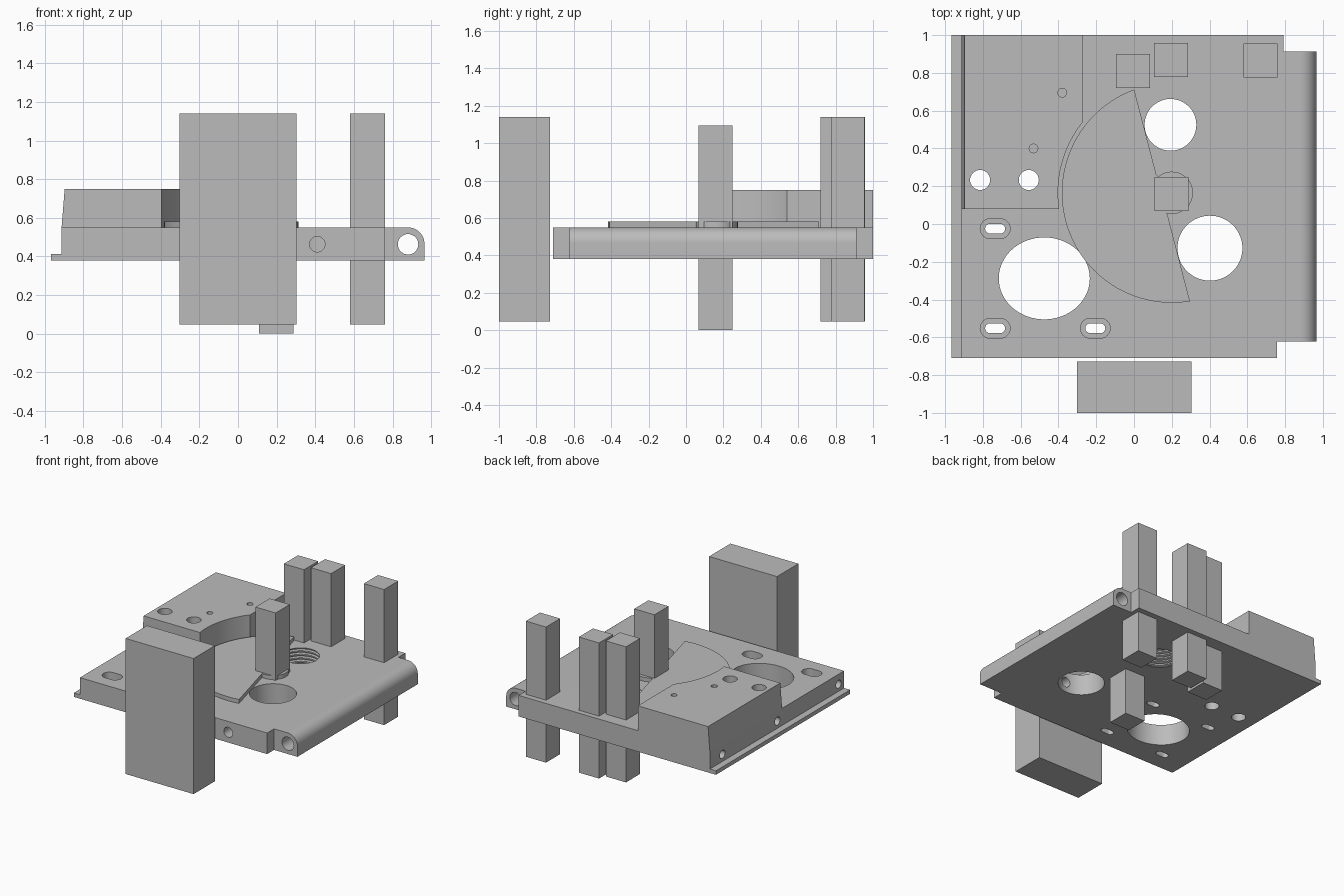
import bpy, bmesh, math
from mathutils import Vector

if "Cube" in bpy.data.objects:
    bpy.data.objects.remove(bpy.data.objects["Cube"])

gray = bpy.data.materials.new("machined gray")
gray.diffuse_color = (0.5, 0.5, 0.5, 1)
gray.use_nodes = True
gray.node_tree.nodes["Principled BSDF"].inputs["Base Color"].default_value = gray.diffuse_color


def prism(name, pts, lo, hi, axis="z"):
    """Extrude a 2D outline along an axis: z takes (x, y), y takes (x, z), x takes (y, z)."""
    place = {"z": lambda a, b, h: (a, b, h),
             "y": lambda a, b, h: (a, h, b),
             "x": lambda a, b, h: (h, a, b)}[axis]
    bm = bmesh.new()
    low = [bm.verts.new(place(a, b, lo)) for a, b in pts]
    high = [bm.verts.new(place(a, b, hi)) for a, b in pts]
    n = len(pts)
    bm.faces.new(low)
    bm.faces.new(high)
    for i in range(n):
        j = (i + 1) % n
        bm.faces.new((low[i], low[j], high[j], high[i]))
    bmesh.ops.recalc_face_normals(bm, faces=bm.faces)
    me = bpy.data.meshes.new(name)
    bm.to_mesh(me)
    bm.free()
    ob = bpy.data.objects.new(name, me)
    bpy.context.collection.objects.link(ob)
    me.materials.append(gray)
    return ob


def box(name, x0, x1, y0, y1, z0, z1):
    return prism(name, [(x0, y0), (x1, y0), (x1, y1), (x0, y1)], z0, z1)


def arc(cx, cy, rx, a0, a1, n, ry=None):
    ry = ry or rx
    return [(cx + rx * math.cos(math.radians(a0 + (a1 - a0) * i / n)),
             cy + ry * math.sin(math.radians(a0 + (a1 - a0) * i / n))) for i in range(n + 1)]


def circle(cx, cy, rx, n=48, ry=None):
    return arc(cx, cy, rx, 0, 360, n, ry)[:-1]


def slot(cx, cy, half, r):
    d = half - r
    return arc(cx + d, cy, r, -90, 90, 12) + arc(cx - d, cy, r, 90, 270, 12)


def cut(targets, cutter):
    """Subtract the cutter from every target, then discard it."""
    for ob in targets:
        bpy.context.view_layer.objects.active = ob
        m = ob.modifiers.new("cut", "BOOLEAN")
        m.operation = "DIFFERENCE"
        m.solver = "EXACT"
        m.object = cutter
        bpy.ops.object.modifier_apply(modifier=m.name)
    bpy.data.objects.remove(cutter)


def ring_bore(cx, cy, r, depth, z0, z1, count, n=48):
    """Bore cutter with V-shaped grooves around it."""
    step = (z1 - z0) / count
    prof = [(r, z0 - 0.05)]
    for i in range(count):
        z = z0 + i * step
        prof += [(r, z + step * 0.2), (r + depth, z + step * 0.4),
                 (r + depth, z + step * 0.6), (r, z + step * 0.8)]
    prof.append((r, z1 + 0.05))
    bm = bmesh.new()
    rows = [[bm.verts.new((x, y, z)) for x, y in circle(cx, cy, rad, n)] for rad, z in prof]
    for a, b in zip(rows, rows[1:]):
        for i in range(n):
            j = (i + 1) % n
            bm.faces.new((a[i], a[j], b[j], b[i]))
    bm.faces.new(rows[0])
    bm.faces.new(rows[-1])
    bmesh.ops.recalc_face_normals(bm, faces=bm.faces)
    me = bpy.data.meshes.new("ring_bore")
    bm.to_mesh(me)
    bm.free()
    me.materials.append(gray)
    ob = bpy.data.objects.new("ring_bore", me)
    bpy.context.collection.objects.link(ob)
    return ob


# Base plate: left lip, rounded right edge
plate = prism("base_plate",
              [(-0.967, 0.38), (0.965, 0.38)] + arc(0.88, 0.465, 0.085, 0, 90, 12)
              + [(-0.913, 0.55), (-0.913, 0.412), (-0.967, 0.412)], -0.71, 1.0, "y")

# Raised block with a slightly sloping left face
block = prism("raised_block", [(-0.913, 0.55), (-0.27, 0.55), (-0.27, 0.75), (-0.897, 0.75)],
              0.08, 1.0, "y")
CX, CY = 0.2, 0.165
cut([block], prism("sweep_cut", circle(CX, CY, 0.602, 128), 0.5, 0.9))

# Corner notches beside the rounded edge
cut([plate], box("notch", 0.757, 1.2, -1.2, -0.622, 0, 1))
cut([plate], box("notch", 0.792, 1.2, 0.912, 1.4, 0, 1))

# Large openings
cut([plate], prism("oval_hole", circle(-0.475, -0.288, 0.241, 64, 0.217), 0, 1))
cut([plate], prism("round_hole", circle(0.402, -0.128, 0.172, 64), 0, 1))
cut([plate], ring_bore(0.193, 0.525, 0.137, 0.015, 0.38, 0.55, 6))

# Bolt holes and shallow pin holes in the raised block
for x in (-0.815, -0.557):
    cut([plate, block], prism("bolt_hole", circle(x, 0.233, 0.053, 32), 0, 1))
for x, y in ((-0.38, 0.695), (-0.532, 0.4)):
    cut([block], prism("pin_hole", circle(x, y, 0.023, 24), 0.65, 1))

# Counterbored slots
for x in (-0.735, -0.205):
    for y in (-0.025, -0.552):
        cut([plate], prism("slot_recess", slot(x, y, 0.079, 0.053), 0.47, 1))
        cut([plate], prism("slot", slot(x, y, 0.053, 0.026), 0, 1))

# Cross-drilled holes in the edges
cut([plate], prism("edge_hole", circle(0.41, 0.463, 0.04, 32), -1, -0.25, "y"))
cut([plate], prism("hinge_hole", circle(0.88, 0.463, 0.053, 32), -1, 1.2, "y"))
for y in (-0.64, 0.14, 0.84):
    cut([plate], prism("side_hole", circle(y, 0.47, 0.033, 24), -1.2, -0.75, "x"))

# Swinging sector with a round hub
sector = (arc(CX, CY, 0.582, 110, 279.5, 80) + [(0.177, 0.05)]
          + arc(CX, CY, 0.112, -105, 130, 40) + [(0.118, 0.262)])
cam = prism("sector_cam", sector, 0.55, 0.582)

# Square posts and the front slab
box("pivot_post", 0.108, 0.288, 0.068, 0.248, 0.0, 1.095)
for i, (x, y) in enumerate(((-0.095, 0.72), (0.105, 0.778), (0.58, 0.775))):
    box("rear_post_%d" % (i + 1), x, x + 0.18, y, y + 0.18, 0.047, 1.14)
box("front_slab", -0.302, 0.304, -1.0, -0.728, 0.047, 1.14)

# Smooth curved walls, crisp edges
for ob in (plate, block, cam):
    bpy.ops.object.select_all(action="DESELECT")
    ob.select_set(True)
    bpy.context.view_layer.objects.active = ob
    bpy.ops.object.shade_smooth_by_angle(angle=math.radians(25))
